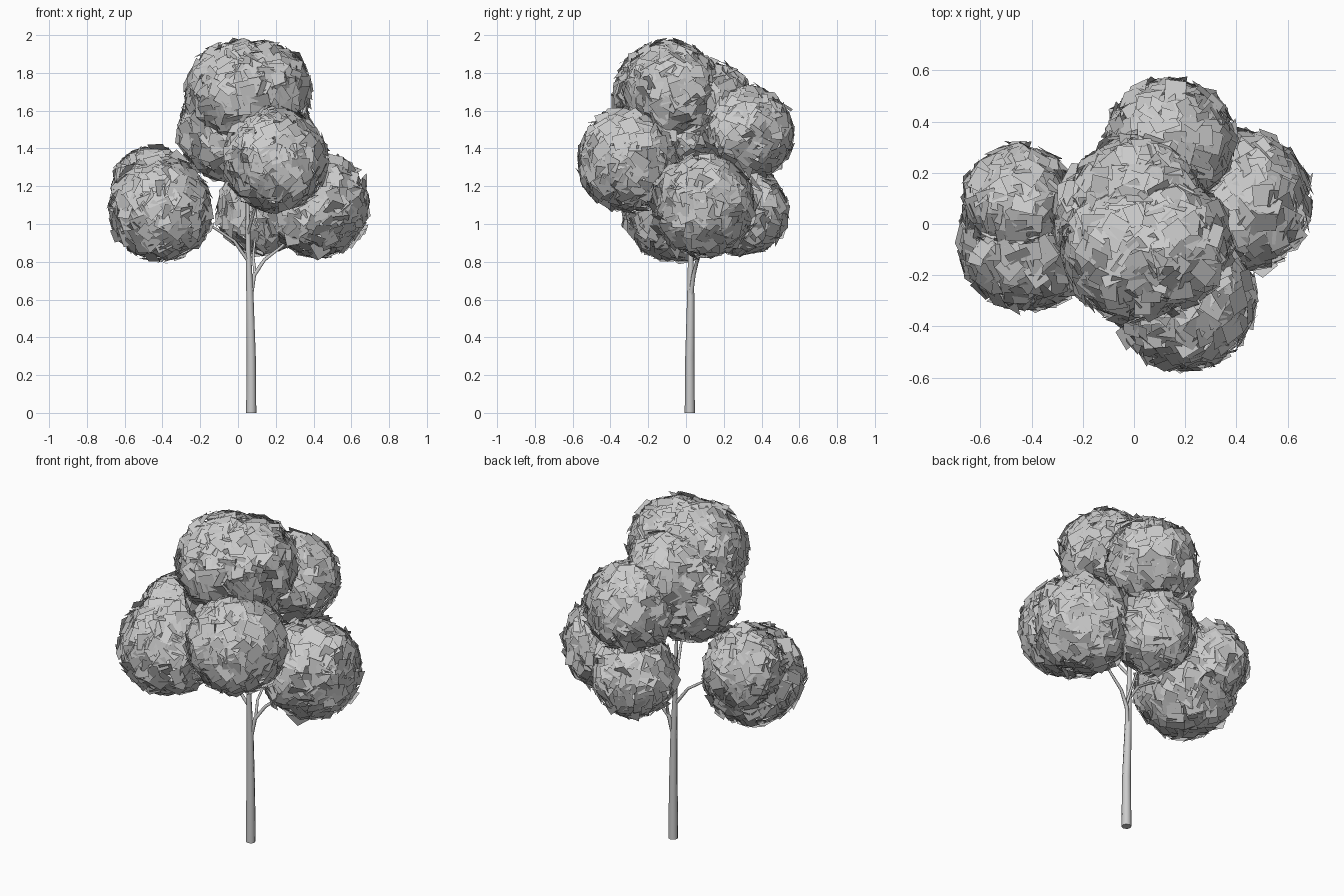
import bpy, bmesh, math, random
from mathutils import Vector, Quaternion

random.seed(7)
if "Cube" in bpy.data.objects:
    bpy.data.objects.remove(bpy.data.objects["Cube"], do_unlink=True)


def make_material(name, colour):
    mat = bpy.data.materials.new(name)
    mat.use_nodes = True
    mat.diffuse_color = colour
    mat.node_tree.nodes["Principled BSDF"].inputs["Base Color"].default_value = colour
    return mat


GREY = make_material("plain grey", (0.6, 0.6, 0.6, 1))


def limb(name, points):
    """Tapered round limb through (x, y, z, radius) points."""
    curve = bpy.data.curves.new(name, "CURVE")
    curve.dimensions = "3D"
    curve.bevel_depth = 1
    curve.bevel_resolution = 2
    curve.use_fill_caps = True
    spline = curve.splines.new("POLY")
    spline.points.add(len(points) - 1)
    for p, (x, y, z, r) in zip(spline.points, points):
        p.co = (x, y, z, 1)
        p.radius = r
    spline.use_smooth = True
    curve.materials.append(GREY)
    obj = bpy.data.objects.new(name, curve)
    bpy.context.collection.objects.link(obj)


def leaf_cluster(name, centre, radius):
    """Ball of overlapping square leaf cards, evenly spread and facing outward."""
    bm = bmesh.new()
    count = int(4200 * radius * radius)
    golden = math.pi * (3 - math.sqrt(5))
    for i in range(count):
        h = 1 - 2 * (i + 0.5) / count
        ring = math.sqrt(1 - h * h)
        a = i * golden + random.uniform(-0.1, 0.1)
        normal = Vector((ring * math.cos(a), ring * math.sin(a), h))
        spot = Vector(centre) + normal * radius * random.uniform(0.93, 1.0)
        # Lean each card a little away from the surface, then spin it
        lean = Vector([random.gauss(0, 0.2) for _ in range(3)])
        facing = (normal + lean).normalized()
        turn = facing.to_track_quat("Z", "Y") @ Quaternion((0, 0, 1), random.uniform(0, math.tau))
        w, l = random.uniform(0.032, 0.043), random.uniform(0.04, 0.052)
        corners = ((-w, -l), (w, -l), (w, l), (-w, l))
        bm.faces.new([bm.verts.new(spot + turn @ Vector((u, v, 0))) for u, v in corners])
    mesh = bpy.data.meshes.new(name)
    bm.to_mesh(mesh)
    bm.free()
    mesh.materials.append(GREY)
    obj = bpy.data.objects.new(name, mesh)
    bpy.context.collection.objects.link(obj)


# Trunk and branches
limb("trunk", [(0.07, 0.02, 0, 0.027), (0.07, 0.02, 0.3, 0.024), (0.063, 0.025, 0.62, 0.019),
               (0.055, 0.025, 0.85, 0.014), (0.05, 0.02, 1.15, 0.009), (0.06, -0.02, 1.6, 0.005)])
limb("left_branch", [(0.068, 0.025, 0.62, 0.012), (0.085, 0.04, 0.73, 0.011),
                     (0.14, 0.06, 0.81, 0.009), (0.23, 0.075, 0.88, 0.007), (0.36, 0.09, 1.02, 0.005)])
limb("left_twig", [(0.09, 0.04, 0.74, 0.009), (0.08, 0.07, 0.83, 0.007), (0.1, 0.2, 1.0, 0.005)])
limb("right_branch", [(0.057, 0.025, 0.8, 0.01), (-0.02, 0.01, 0.91, 0.008),
                      (-0.11, 0, 0.97, 0.007), (-0.3, -0.04, 1.08, 0.005)])
limb("front_branch", [(0.053, 0.02, 0.95, 0.009), (0.1, -0.1, 1.12, 0.007), (0.18, -0.25, 1.3, 0.005)])

# Foliage
for name, centre, radius in [
    ("right_leaves", (-0.41, -0.06, 1.075), 0.275),
    ("right_back_leaves", (-0.45, 0.09, 1.185), 0.22),
    ("left_leaves", (0.42, 0.09, 1.1), 0.275),
    ("front_leaves", (0.2, -0.3, 1.34), 0.275),
    ("back_low_leaves", (0.12, 0.31, 1.07), 0.23),
    ("back_high_leaves", (0.14, 0.32, 1.48), 0.25),
    ("middle_leaves", (-0.04, 0.02, 1.5), 0.275),
    ("crown_back_leaves", (0.02, 0.1, 1.62), 0.255),
    ("crown_right_leaves", (0.0, -0.1, 1.69), 0.28),
    ("crown_left_leaves", (0.13, -0.08, 1.71), 0.255),
]:
    leaf_cluster(name, centre, radius)
